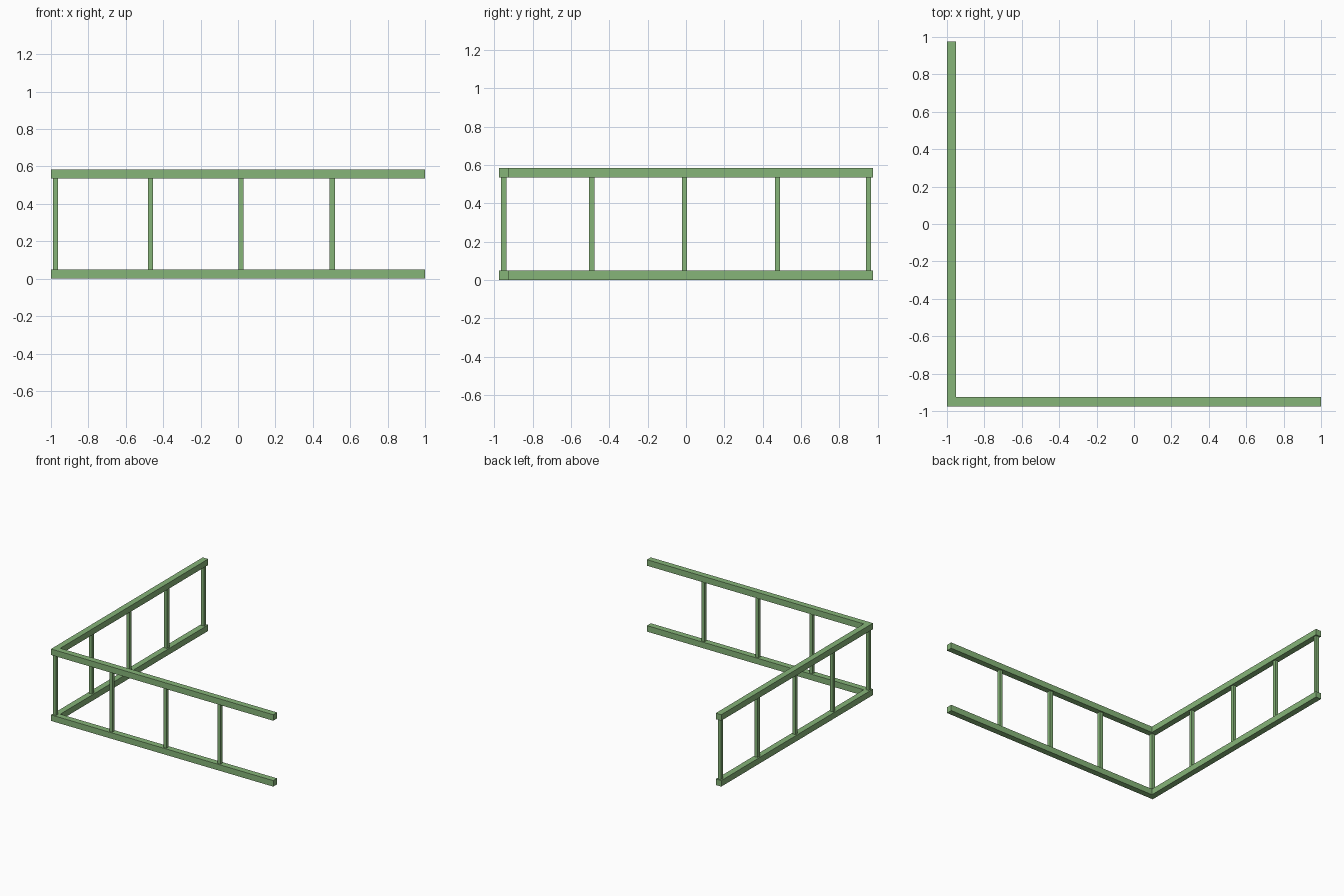
import bpy
import bmesh
from mathutils import Matrix, Vector

cube = bpy.data.objects.get("Cube")
if cube:
    bpy.data.objects.remove(cube, do_unlink=True)

green = bpy.data.materials.new("sage_green")
green.use_nodes = True
green.diffuse_color = (0.24, 0.46, 0.19, 1)
green.node_tree.nodes["Principled BSDF"].inputs["Base Color"].default_value = (0.24, 0.46, 0.19, 1)

HEIGHT = 0.585
RAIL = 0.049
POST = 0.027
END_X, END_Y = 1.0, 0.975


def box(name, low, high):
    """Flat-faced box spanning two opposite corners."""
    low, high = Vector(low), Vector(high)
    bm = bmesh.new()
    bmesh.ops.create_cube(bm, size=1, matrix=Matrix.Translation((low + high) / 2)
                          @ Matrix.Diagonal((*(high - low), 1)))
    mesh = bpy.data.meshes.new(name)
    bm.to_mesh(mesh)
    bm.free()
    mesh.materials.append(green)
    obj = bpy.data.objects.new(name, mesh)
    bpy.context.collection.objects.link(obj)


def post(name, x, y):
    """Slim square upright between the rails."""
    h = POST / 2
    box(name, (x - h, y - h, RAIL), (x + h, y + h, HEIGHT - RAIL))


# Bottom and top rails of both wings, butted at the corner
for level, z in (("bottom", 0), ("top", HEIGHT - RAIL)):
    box(f"front_{level}_rail", (-END_X, -END_Y, z), (END_X, -END_Y + RAIL, z + RAIL))
    box(f"side_{level}_rail", (-END_X, -END_Y + RAIL, z), (-END_X + RAIL, END_Y, z + RAIL))

# Uprights centred on the rails
line_x = -END_X + RAIL / 2
line_y = -END_Y + RAIL / 2
post("corner_post", line_x, line_y)
for i, x in enumerate((-0.469, 0.017, 0.504)):
    post(f"front_post_{i + 1}", x, line_y)
for i, y in enumerate((-0.492, -0.008, 0.477, 0.951)):
    post(f"side_post_{i + 1}", line_x, y)
